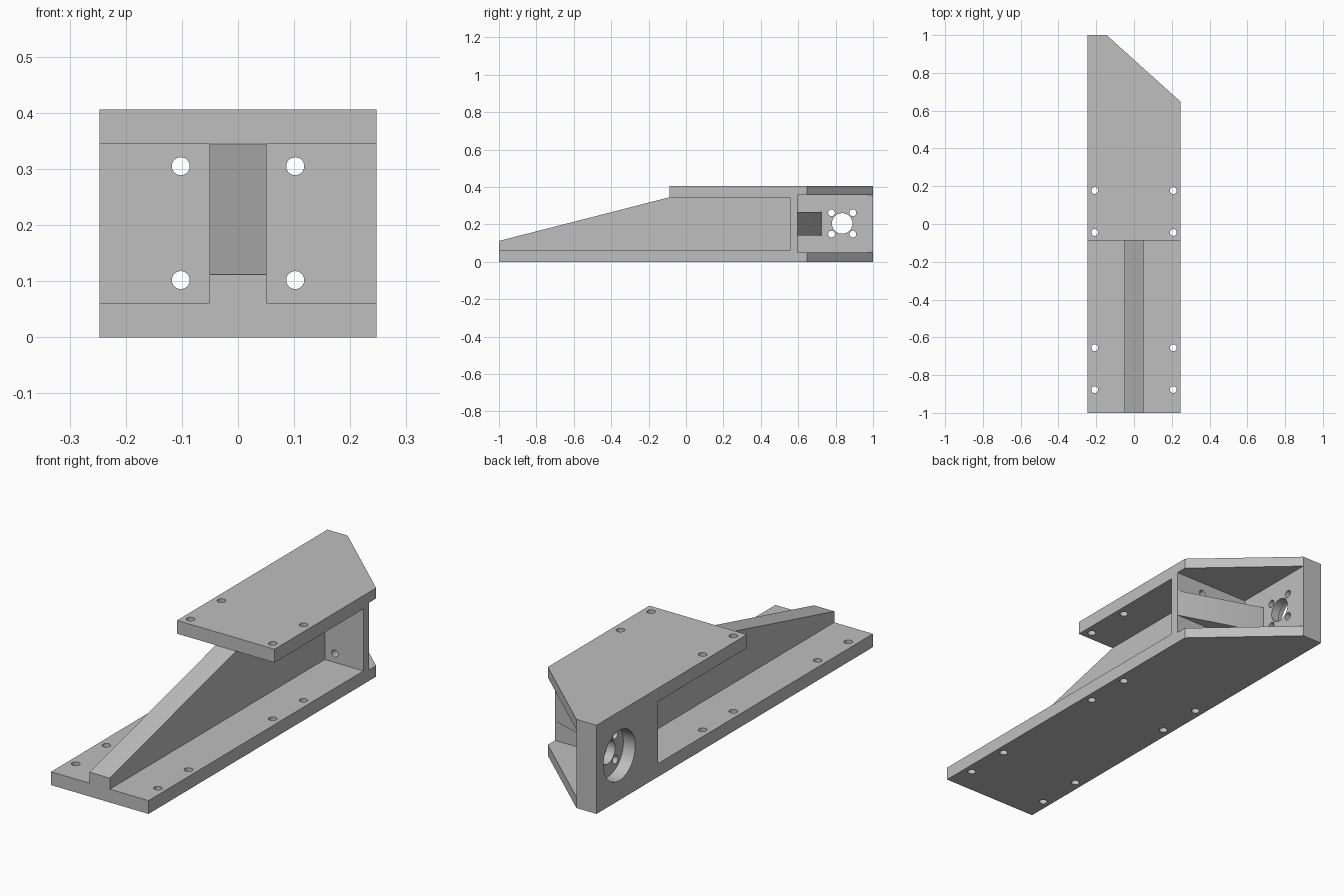
import bpy, bmesh, math
from mathutils import Matrix, Vector

default = bpy.data.objects.get("Cube")
if default:
    bpy.data.objects.remove(default, do_unlink=True)

grey = bpy.data.materials.new("plain grey")
grey.use_nodes = True
colour = (0.52, 0.52, 0.52, 1)
grey.diffuse_color = colour
grey.node_tree.nodes["Principled BSDF"].inputs["Base Color"].default_value = colour

HALF_W, HEIGHT = 0.247, 0.406
WALL_X = -0.145                 # inner face of the motor wall
WALL_Y0, WALL_Y1 = 0.555, 0.595  # cross wall
AXLE_Y, AXLE_Z = 0.835, 0.205


def finish(name, bm):
    bmesh.ops.recalc_face_normals(bm, faces=bm.faces)
    mesh = bpy.data.meshes.new(name)
    bm.to_mesh(mesh)
    bm.free()
    mesh.materials.append(grey)
    obj = bpy.data.objects.new(name, mesh)
    bpy.context.collection.objects.link(obj)
    return obj


def prism(name, points, direction):
    """Extrude a planar outline along a direction."""
    bm = bmesh.new()
    face = bm.faces.new([bm.verts.new(p) for p in points])
    new = bmesh.ops.extrude_face_region(bm, geom=[face])["geom"]
    bmesh.ops.translate(bm, vec=Vector(direction),
                        verts=[v for v in new if isinstance(v, bmesh.types.BMVert)])
    return finish(name, bm)


def box(name, x, y, z):
    outline = [(x[0], y[0], z[0]), (x[1], y[0], z[0]), (x[1], y[1], z[0]), (x[0], y[1], z[0])]
    return prism(name, outline, (0, 0, z[1] - z[0]))


def rod(name, start, end, radius):
    a, b = Vector(start), Vector(end)
    turn = (b - a).to_track_quat("Z", "Y").to_matrix().to_4x4()
    bm = bmesh.new()
    bmesh.ops.create_cone(bm, cap_ends=True, segments=40, radius1=radius, radius2=radius,
                          depth=(b - a).length,
                          matrix=Matrix.Translation((a + b) / 2) @ turn)
    return finish(name, bm)


def cut(target, cutter):
    mod = target.modifiers.new("cut", "BOOLEAN")
    mod.operation, mod.solver, mod.object = "DIFFERENCE", "EXACT", cutter
    bpy.context.view_layer.objects.active = target
    bpy.ops.object.modifier_apply(modifier=mod.name)
    bpy.data.objects.remove(cutter, do_unlink=True)


# Solid block with the chamfered back corner
plan = [(-HALF_W, -1), (HALF_W, -1), (HALF_W, 0.647), (WALL_X, 1), (-HALF_W, 1)]
body = prism("bracket_body", [(x, y, 0) for x, y in plan], (0, 0, HEIGHT))

# Sloped front of the central rib
slope = [(-1.1, 0.086), (-0.088, 0.345), (-0.088, 0.5), (-1.1, 0.5)]
cut(body, prism("slope_cutter", [(-0.4, y, z) for y, z in slope], (0.8, 0, 0)))

# Open channels either side of the rib
for side in (-1, 1):
    xs = sorted((side * 0.051, side * 0.4))
    cut(body, box("channel_cutter", xs, (-1.1, WALL_Y0), (0.061, 0.345)))

# Motor bay behind the cross wall
cut(body, box("bay_cutter", (WALL_X, 0.4), (WALL_Y1, 1.1), (0.05, 0.358)))

# Mounting holes through the plates
for x in (-0.208, 0.208):
    for y in (-0.877, -0.655, -0.045, 0.177):
        cut(body, rod("plate_hole", (x, y, -0.1), (x, y, 0.5), 0.018))

# Holes through the cross wall
for x in (-0.102, 0.102):
    for z in (0.102, 0.305):
        cut(body, rod("wall_hole", (x, 0.5, z), (x, 0.65, z), 0.016))

# Counterbore, shaft hole and screw holes in the motor wall
cut(body, rod("counterbore", (-0.3, AXLE_Y, AXLE_Z), (-0.187, AXLE_Y, AXLE_Z), 0.115))
cut(body, rod("shaft_hole", (-0.3, AXLE_Y, AXLE_Z), (-0.1, AXLE_Y, AXLE_Z), 0.055))
for dy in (-0.057, 0.057):
    for dz in (-0.057, 0.057):
        y, z = AXLE_Y + dy, AXLE_Z + dz
        cut(body, rod("screw_hole", (-0.3, y, z), (-0.1, y, z), 0.018))

# Wedge gusset bracing the cross wall against the motor wall
wedge = [(HALF_W, WALL_Y1), (WALL_X, 0.725), (-0.155, 0.725), (-0.155, 0.59), (0.2, 0.59)]
gusset = prism("bay_gusset", [(x, y, 0.14) for x, y in wedge], (0, 0, 0.126))

# Smooth hole walls, keep plate edges sharp
bpy.ops.object.select_all(action="DESELECT")
for part in (body, gusset):
    part.select_set(True)
bpy.context.view_layer.objects.active = body
bpy.ops.object.shade_smooth_by_angle(angle=math.radians(30))
